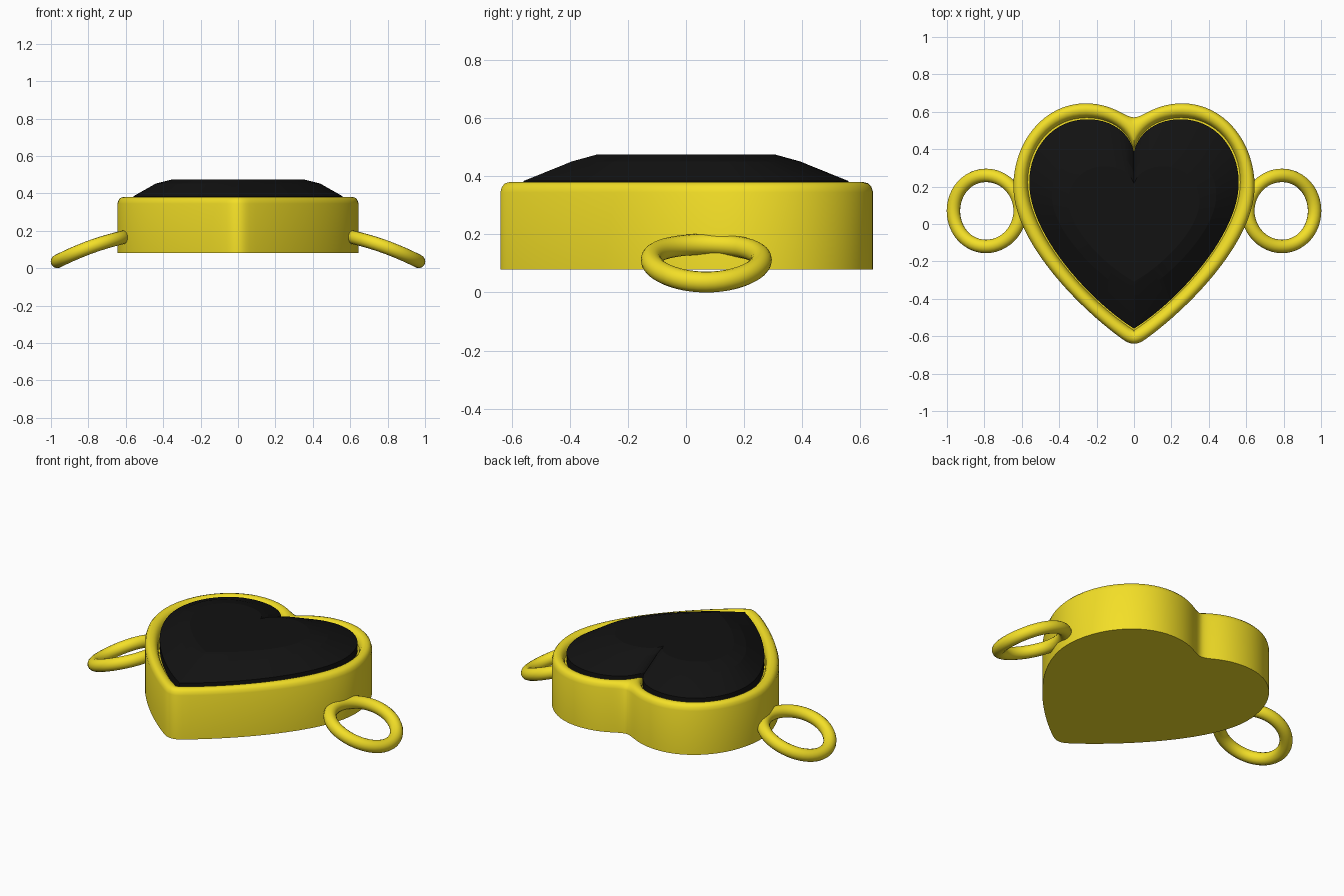
import bpy, bmesh, math
from mathutils import Vector
from mathutils.geometry import interpolate_bezier

if "Cube" in bpy.data.objects:
    bpy.data.objects.remove(bpy.data.objects["Cube"])


def material(name, color):
    m = bpy.data.materials.new(name)
    m.diffuse_color = color
    m.use_nodes = True
    m.node_tree.nodes["Principled BSDF"].inputs["Base Color"].default_value = m.diffuse_color
    return m


gold = material("gold", (0.90, 0.74, 0.02, 1))
black = material("black_stone", (0.006, 0.006, 0.006, 1))


def heart(segments):
    """Closed heart outline from the right-half bezier segments, mirrored in x."""
    half = []
    for a, b, c, d, n in segments:
        pts = interpolate_bezier(*[Vector(p) for p in (a, b, c, d)], n + 1)
        half += [Vector((p.x, p.y)) for p in pts[:-1]]
    half.append(Vector(segments[-1][3]))
    return half + [Vector((-p.x, p.y)) for p in reversed(half[1:-1])]


outer = heart([
    ((0, .57), (.05, .57), (.11, .645), (.26, .645), 12),
    ((.26, .645), (.48, .645), (.645, .44), (.645, .2), 16),
    ((.645, .2), (.645, -.10), (.28, -.46), (.06, -.617), 20),
    ((.06, -.617), (.035, -.634), (.02, -.64), (0, -.64), 4)])
inner = heart([
    ((0, .39), (.03, .50), (.13, .56), (.25, .56), 12),
    ((.25, .56), (.43, .56), (.56, .41), (.56, .22), 16),
    ((.56, .22), (.56, -.05), (.25, -.40), (0, -.56), 24)])


def finish(name, bm, mat, angle):
    bmesh.ops.recalc_face_normals(bm, faces=bm.faces)
    me = bpy.data.meshes.new(name)
    bm.to_mesh(me)
    bm.free()
    ob = bpy.data.objects.new(name, me)
    bpy.context.collection.objects.link(ob)
    me.materials.append(mat)
    bpy.ops.object.select_all(action='DESELECT')
    ob.select_set(True)
    bpy.context.view_layer.objects.active = ob
    bpy.ops.object.shade_smooth_by_angle(angle=math.radians(angle))
    return ob


def loft(name, rings, mat, angle):
    """Skin a stack of (outline, z) rings and cap both ends."""
    bm = bmesh.new()
    loops = [[bm.verts.new((p.x, p.y, z)) for p in pts] for pts, z in rings]
    n = len(loops[0])
    for a, b in zip(loops, loops[1:]):
        for i in range(n):
            j = (i + 1) % n
            bm.faces.new((a[i], a[j], b[j], b[i]))
    bm.faces.new(loops[0])
    bm.faces.new(loops[-1])
    return finish(name, bm, mat, angle)


# Gold setting with a rounded rim and a recessed seat
seat = [p * 1.015 for p in inner]
rim = [(0, .08), (0, .345), (.08, .364), (.22, .376), (.42, .38),
       (.65, .377), (.82, .367), (.94, .352), (1, .335)]
loft("heart_setting",
     [([o.lerp(s, t) for o, s in zip(outer, seat)], z) for t, z in rim], gold, 40)

# Cut stone: girdle, two crown slopes and a flat table
stone = [(1, 1, .33), (1, 1, .384), (.785, .70, .452), (.625, .55, .475)]
loft("heart_stone",
     [([Vector((p.x * sx, p.y * sy)) for p in inner], z) for sx, sy, z in stone], black, 10)


# Side loops: tilted, slightly bowed rings
def side_loop(name, side, major=.19, minor=.036, nu=48, nv=16):
    bm = bmesh.new()
    tilt = math.radians(20)
    grid = []
    for i in range(nu):
        u = 2 * math.pi * i / nu
        row = []
        for k in range(nv):
            v = 2 * math.pi * k / nv
            r = major + minor * math.cos(v)
            x, y = r * math.cos(u), r * math.sin(u)
            z = minor * math.sin(v) + .012 * math.sin(u) ** 2
            row.append(bm.verts.new((
                side * (.787 + x * math.cos(tilt) + z * math.sin(tilt)),
                .07 + y,
                .101 - x * math.sin(tilt) + z * math.cos(tilt))))
        grid.append(row)
    for i in range(nu):
        for k in range(nv):
            a, b = grid[i], grid[(i + 1) % nu]
            m = (k + 1) % nv
            bm.faces.new((a[k], b[k], b[m], a[m]))
    finish(name, bm, gold, 60)


side_loop("right_loop", 1)
side_loop("left_loop", -1)
